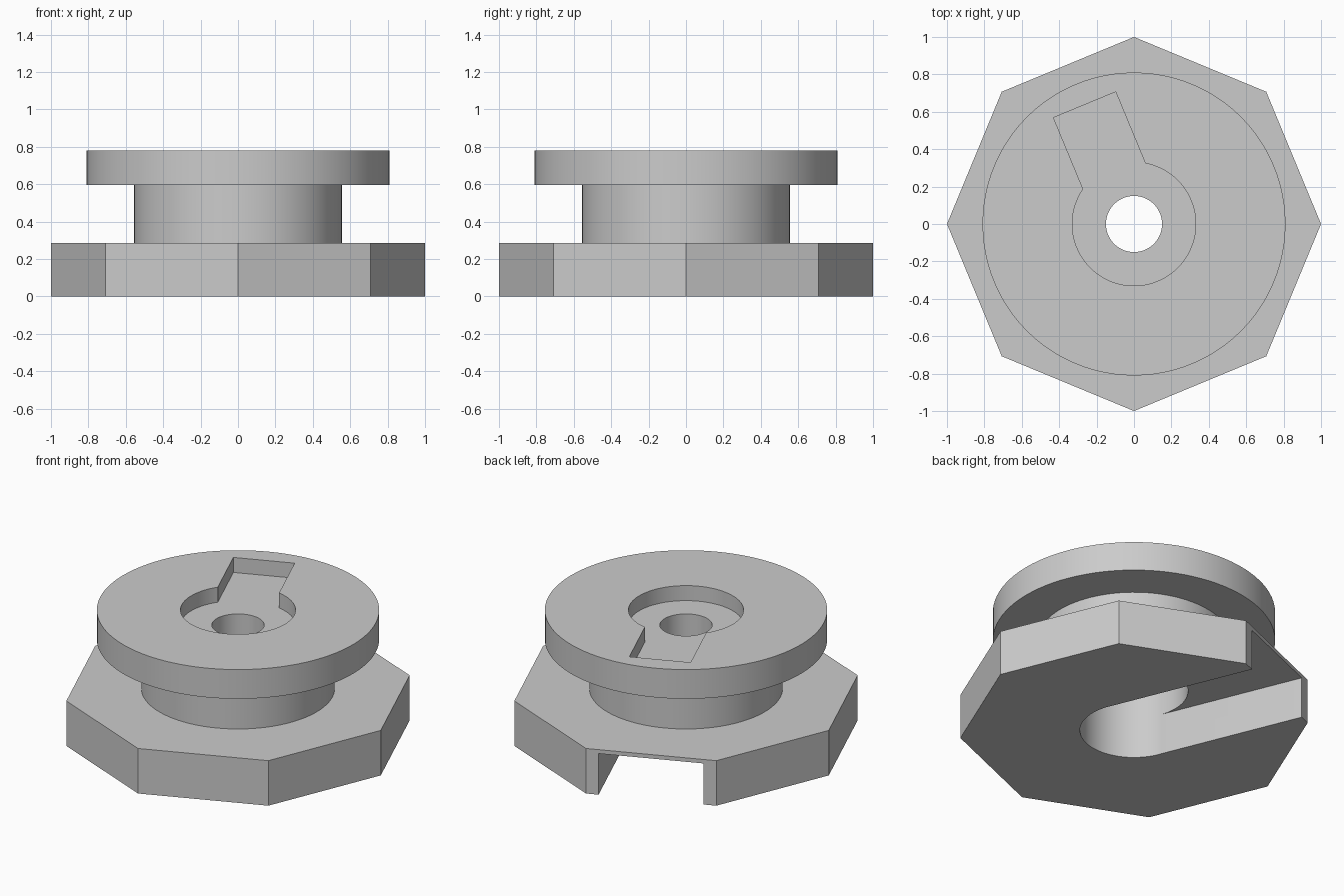
import bpy, bmesh
from math import sin, cos, asin, pi, radians

if "Cube" in bpy.data.objects:
    bpy.data.objects.remove(bpy.data.objects["Cube"], do_unlink=True)

grey = bpy.data.materials.new("plain grey")
grey.use_nodes = True
COLOUR = (0.6, 0.6, 0.6, 1)
grey.diffuse_color = COLOUR
next(n for n in grey.node_tree.nodes if n.type == 'BSDF_PRINCIPLED').inputs["Base Color"].default_value = COLOUR

SLOT_ANGLE = radians(112.5)   # direction of both keyed slots
SIDES = 96


def prism(name, outline, bottom, top):
    """Extrude a flat outline between two heights."""
    bm = bmesh.new()
    face = bm.faces.new([bm.verts.new((x, y, bottom)) for x, y in outline])
    new = bmesh.ops.extrude_face_region(bm, geom=[face])["geom"]
    bmesh.ops.translate(bm, vec=(0, 0, top - bottom),
                        verts=[v for v in new if isinstance(v, bmesh.types.BMVert)])
    bmesh.ops.recalc_face_normals(bm, faces=bm.faces)
    mesh = bpy.data.meshes.new(name)
    bm.to_mesh(mesh)
    bm.free()
    mesh.materials.append(grey)
    obj = bpy.data.objects.new(name, mesh)
    bpy.context.collection.objects.link(obj)
    return obj


def circle(radius, sides=SIDES):
    return [(radius * cos(2 * pi * i / sides), radius * sin(2 * pi * i / sides))
            for i in range(sides)]


def keyhole(radius, half_width, length):
    """Round outline with a straight arm along the slot direction."""
    start = asin(half_width / radius)
    pts = []
    for i in range(SIDES + 1):
        a = start + (2 * pi - 2 * start) * i / SIDES
        pts.append((radius * cos(a), radius * sin(a)))
    pts += [(length, -half_width), (length, half_width)]
    c, s = cos(SLOT_ANGLE), sin(SLOT_ANGLE)
    return [(x * c - y * s, x * s + y * c) for x, y in pts]


def combine(body, tool, operation):
    tool.hide_render = True
    mod = body.modifiers.new(tool.name, 'BOOLEAN')
    mod.operation, mod.solver, mod.object = operation, 'EXACT', tool
    bpy.ops.object.select_all(action='DESELECT')
    bpy.context.view_layer.objects.active = body
    body.select_set(True)
    bpy.ops.object.modifier_apply(modifier=mod.name)
    bpy.data.objects.remove(tool, do_unlink=True)


# Solid: octagonal base, round neck, wide flange
body = prism("flanged_octagonal_knob", circle(1, 8), 0, 0.285)
combine(body, prism("neck", circle(0.555), 0.1, 0.7), 'UNION')
combine(body, prism("flange", circle(0.81), 0.595, 0.78), 'UNION')

# Cuts: underside bore and open slot, top keyed pocket, centre hole
combine(body, prism("bore", circle(0.31), -0.1, 0.5), 'DIFFERENCE')
combine(body, prism("base_slot", keyhole(0.309, 0.309, 1.2), -0.1, 0.26), 'DIFFERENCE')
combine(body, prism("top_pocket", keyhole(0.33, 0.18, 0.69), 0.685, 0.9), 'DIFFERENCE')
combine(body, prism("centre_hole", circle(0.15), 0.4, 0.9), 'DIFFERENCE')

bpy.ops.object.shade_smooth_by_angle(angle=radians(20))
